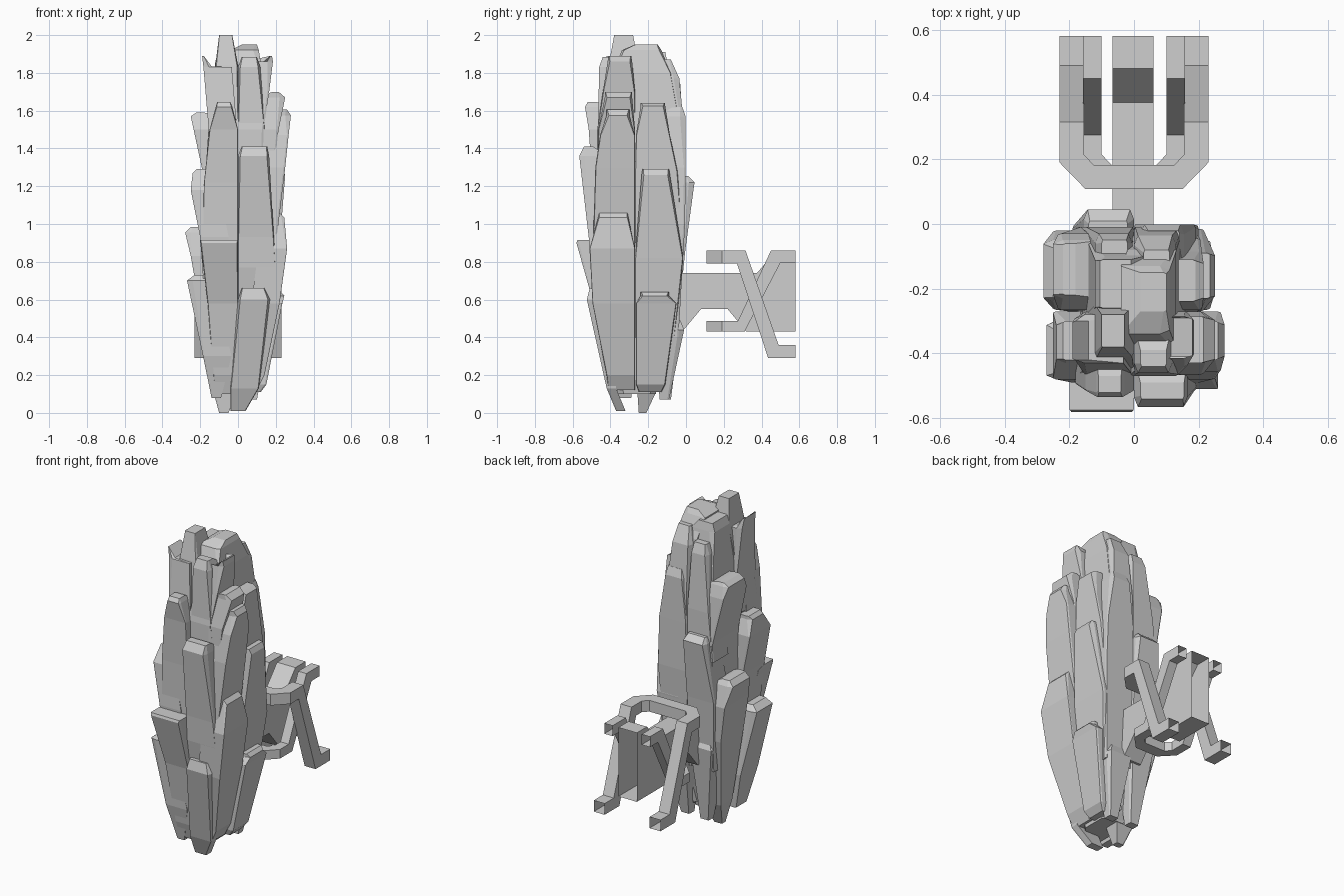
import bpy
import bmesh
from mathutils import Vector

old = bpy.data.objects.get("Cube")
if old:
    bpy.data.objects.remove(old, do_unlink=True)

stone = bpy.data.materials.new("stone_grey")
stone.use_nodes = True
GREY = (0.62, 0.62, 0.62, 1.0)
stone.diffuse_color = GREY
stone.node_tree.nodes["Principled BSDF"].inputs["Base Color"].default_value = GREY
BACK_END = 0.58


def loft(name, rings, open_back=False):
    """Solid skinned through rings with equal point counts, optionally open at the rear end."""
    bm = bmesh.new()
    loops = [[bm.verts.new(p) for p in ring] for ring in rings]
    n = len(loops[0])
    for a, b in zip(loops, loops[1:]):
        for i in range(n):
            j = (i + 1) % n
            bm.faces.new((a[i], a[j], b[j], b[i]))
    bm.faces.new(loops[0][::-1])
    bm.faces.new(loops[-1])
    bmesh.ops.recalc_face_normals(bm, faces=bm.faces)
    if open_back:
        ends = [f for f in bm.faces if all(v.co.y > BACK_END - .001 for v in f.verts)]
        bmesh.ops.delete(bm, geom=ends, context="FACES_ONLY")
    mesh = bpy.data.meshes.new(name)
    bm.to_mesh(mesh)
    bm.free()
    mesh.materials.append(stone)
    obj = bpy.data.objects.new(name, mesh)
    bpy.context.collection.objects.link(obj)
    return obj


# Outward distance d and sideways position a become x, y for each side
PLACE = {
    "front": lambda d, a, z: Vector((a, -d, z)),
    "back": lambda d, a, z: Vector((a, d, z)),
    "left": lambda d, a, z: Vector((d, a, z)),
    "right": lambda d, a, z: Vector((-d, a, z)),
}


def shard(name, side, *sections, thick=0.15, tip=0.05, chamfer=0.012, lean=0.0):
    """Tapered slab; each section is (height, outward, low edge, high edge)."""
    put = PLACE[side]
    rings = []
    last = len(sections) - 1
    for k, (z, d, lo, hi) in enumerate(sections):
        depth = tip if k == last or z < .15 else thick
        # the outer corners are bevelled only towards the top
        c = chamfer if k == last - 1 else chamfer * 0.3
        m = d - min(depth * 0.4, c * 2.5)
        zi = z - lean if k == last else z
        rings.append([put(d - depth, lo, zi), put(m, lo, z), put(d, lo + c, z),
                      put(d, hi - c, z), put(m, hi, z), put(d - depth, hi, zi)])
    return loft(f"{side}_{name}", rings)


# Inner core that closes the gaps between shards
loft("core", [[(sx * w, -0.26 + sy * l, z) for sx, sy in
               ((-1, -.7), (-.7, -1), (.7, -1), (1, -.7), (1, .7), (.7, 1), (-.7, 1), (-1, .7))]
              for z, w, l in ((.1, .08, .1), (.6, .175, .21), (1.2, .165, .22), (1.5, .135, .19), (1.82, .09, .14))])

# Front shards
shard("low_shard", "front", (.01, .37, -.04, .04), (.13, .42, -.04, .11), (.6, .525, 0, .17), (.66, .51, .02, .14))
shard("ledge_shard", "front", (.1, .40, -.12, -.03), (.2, .43, -.13, 0), (.58, .49, -.16, 0),
      (.9, .58, -.2, 0), (.915, .575, -.2, 0), tip=.1, chamfer=.006)
shard("mid_shard", "front", (.5, .46, 0, .17), (.77, .505, 0, .2), (.93, .515, 0, .19), (1.36, .565, 0, .165),
      (1.41, .54, .02, .155))
shard("upper_shard", "front", (.8, .48, -.19, 0), (1.22, .495, -.18, 0), (1.5, .515, -.15, 0),
      (1.62, .535, -.118, -.03), (1.645, .52, -.11, -.04), chamfer=.006)
shard("high_shard", "front", (1.2, .47, 0, .17), (1.53, .465, 0, .14), (1.83, .46, 0, .118), (1.885, .44, .02, .1))
shard("peak_shard", "front", (1.3, .47, -.17, 0), (1.6, .44, -.15, 0), (1.84, .41, -.12, 0), (2.0, .38, -.1, -.03),
      tip=.1, thick=.16, chamfer=.006)

# Shards on the +x side
shard("crown_shard", "left", (1.2, .17, -.42, -.03), (1.55, .145, -.4, -.035), (1.8, .13, -.385, -.08),
      (1.92, .11, -.34, -.13), (1.95, .1, -.27, -.15), tip=.08)
shard("top_shard", "left", (1.2, .13, -.47, -.27), (1.5, .135, -.47, -.27), (1.7, .165, -.44, -.27),
      (1.86, .185, -.415, -.285), (1.89, .18, -.41, -.29), tip=.065, lean=.045)
shard("high_shard", "left", (1.2, .18, -.47, -.27), (1.5, .215, -.465, -.27), (1.67, .25, -.43, -.285),
      (1.7, .215, -.43, -.285), tip=.03)
shard("upper_shard", "left", (.8, .19, -.495, -.27), (1.3, .25, -.48, -.27), (1.47, .268, -.455, -.27),
      (1.575, .28, -.42, -.3), (1.605, .26, -.42, -.3))
shard("upper_rear_shard", "left", (.9, .19, -.27, -.015), (1.28, .205, -.27, -.045), (1.47, .21, -.265, -.085),
      (1.625, .215, -.24, -.11), (1.64, .19, -.24, -.11))
shard("mid_rear_shard", "left", (.4, .17, -.27, -.06), (.82, .215, -.27, -.015), (1.26, .25, -.235, -.085),
      (1.29, .235, -.23, -.09))
shard("mid_shard", "left", (.12, .1, -.41, -.27), (.2, .14, -.42, -.27), (.58, .22, -.495, -.27),
      (.87, .26, -.51, -.27), (1.035, .245, -.465, -.305), (1.06, .22, -.46, -.31), chamfer=.006)
shard("low_rear_shard", "left", (.11, .12, -.25, -.13), (.15, .15, -.265, -.11), (.58, .235, -.265, -.05),
      (.62, .245, -.24, -.09), (.64, .225, -.24, -.09))

# Shards on the -x side
shard("crown_shard", "right", (1.3, .16, -.28, -.04), (1.6, .14, -.28, -.06), (1.86, .12, -.27, -.1),
      (1.91, .105, -.26, -.11), tip=.095)
shard("top_shard", "right", (1.2, .15, -.47, -.27), (1.5, .155, -.465, -.27), (1.83, .183, -.43, -.28),
      (1.89, .19, -.42, -.3), tip=.05, lean=.055)
shard("upper_rear_shard", "right", (.85, .16, -.27, -.02), (1.22, .175, -.27, -.01), (1.5, .235, -.265, -.03),
      (1.57, .25, -.23, -.05), (1.59, .22, -.22, -.06), tip=.04)
shard("upper_shard", "right", (.5, .17, -.46, -.27), (.93, .2, -.49, -.27), (1.18, .25, -.48, -.27),
      (1.27, .24, -.43, -.3), (1.29, .22, -.42, -.3))
shard("mid_rear_shard", "right", (0, .1, -.25, -.21), (.15, .14, -.26, -.14), (.6, .21, -.27, -.04),
      (.83, .25, -.265, -.02), (.955, .28, -.24, -.05), (.985, .25, -.23, -.07))
shard("low_shard", "right", (.08, .14, -.4, -.29), (.3, .185, -.45, -.27), (.7, .27, -.48, -.3), (.73, .23, -.46, -.33))

# Back shards
shard("high_shard", "back", (1.1, -.01, -.18, 0), (1.4, -.01, -.15, 0), (1.74, -.03, -.12, -.005), (1.8, -.05, -.1, -.02))
shard("top_shard", "back", (1.2, -.01, 0, .17), (1.5, -.01, 0, .145), (1.77, -.035, 0, .13), (1.87, -.08, .03, .11))
shard("upper_shard", "back", (.4, -.04, 0, .17), (1.0, -.005, 0, .2), (1.3, -.002, 0, .19), (1.57, -.002, .02, .155),
      (1.62, -.02, .04, .14))
shard("mid_shard", "back", (.4, -.05, -.16, 0), (.85, -.005, -.19, 0), (1.22, .045, -.155, 0), (1.255, .01, -.14, -.02))
shard("low_shard", "back", (.07, -.08, -.1, -.04), (.54, -.02, -.17, 0), (.58, -.04, -.14, -.02))
shard("low_side_shard", "back", (.07, -.09, .04, .1), (.44, -.01, 0, .17), (.49, -.03, .04, .14))


def plate(name, outline, x0, x1):
    """Side profile of (y, z) points extruded along x, hollow at the rear end."""
    return loft(name, [[(x, y, z) for y, z in outline] for x in (x0, x1)], open_back=True)


def yoke(name, w, t, y_end, z0, z1):
    """Chamfered U-shaped bar lying flat, open to the back."""
    half = [(w - t - .03, .183), (w - t, .215), (w - t, y_end), (w, y_end), (w, .19), (w - .08, .108)]
    outline = half + [(-x, y) for x, y in reversed(half)]
    return loft(name, [[(x, y, z) for x, y in outline] for z in (z0, z1)])


# Rear mount: central plate, two yokes and crossing arms
E = BACK_END
plate("mount_plate", [(-.12, .43), (-.02, .43), (.08, .55), (.22, .55), (.32, .43), (E, .43),
                      (E, .86), (.48, .86), (.375, .74), (-.12, .74)], -.067, .06)
yoke("upper_yoke", .23, .075, .29, .79, .86)
yoke("lower_yoke", .157, .057, .29, .43, .487)
down_arm = [(.27, .79), (.27, .86), (.315, .86), (.49, .36), (E, .36), (E, .29), (.435, .29)]
up_arm = [(.25, .43), (.25, .487), (.275, .487), (.45, .86), (E, .86), (E, .795), (.5, .795), (.31, .43)]
for side, s in (("left", 1), ("right", -1)):
    plate(f"{side}_down_arm", down_arm, s * .155, s * .23)
    plate(f"{side}_up_arm", up_arm, s * .1, s * .157)
